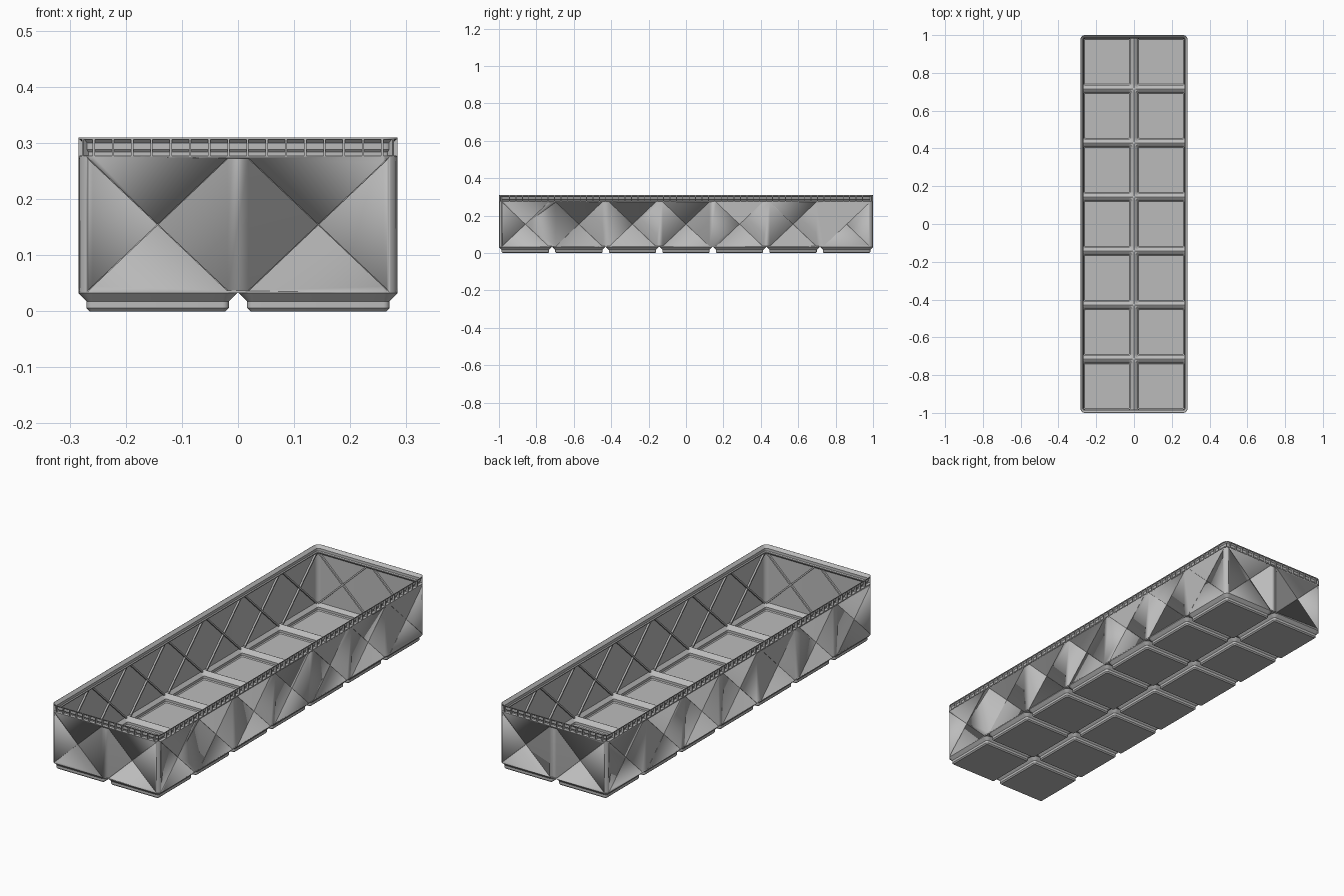
import bpy, bmesh, math
from mathutils import Vector

if "Cube" in bpy.data.objects:
    bpy.data.objects.remove(bpy.data.objects["Cube"])

HX, HY = 0.2845, 1.0          # outer half sizes
P, NX, NY = 0.2862, 2, 7      # cell pitch and counts
R, T = 0.0256, 0.004          # outer corner radius, wall thickness

grey = bpy.data.materials.new("grey_plastic")
grey.diffuse_color = (0.5, 0.5, 0.5, 1)
grey.use_nodes = True
grey.node_tree.nodes["Principled BSDF"].inputs["Base Color"].default_value = grey.diffuse_color


def ring(x0, x1, y0, y1, radii, z, n=6):
    """Rounded rectangle, anticlockwise from the +x +y corner."""
    pts = []
    for k, (sx, sy) in enumerate([(1, 1), (-1, 1), (-1, -1), (1, -1)]):
        r = radii[k]
        cx = x1 - r if sx > 0 else x0 + r
        cy = y1 - r if sy > 0 else y0 + r
        for i in range(n + 1):
            a = math.pi / 2 * (k + i / n)
            pts.append((cx + r * math.cos(a), cy + r * math.sin(a), z))
    return pts


def loft(bm, rings, closed=False, cap=False):
    vs = [[bm.verts.new(p) for p in r] for r in rings]
    n = len(vs[0])
    for a, b in zip(vs, vs[1:] + (vs[:1] if closed else [])):
        for i in range(n):
            j = (i + 1) % n
            bm.faces.new((a[i], a[j], b[j], b[i]))
    if cap:
        bm.faces.new(vs[0])


def prism(bm, a, b):
    """Solid between two matching polygons."""
    va, vb = [bm.verts.new(p) for p in a], [bm.verts.new(p) for p in b]
    bm.faces.new(va)
    bm.faces.new(vb[::-1])
    for i in range(len(a)):
        j = (i + 1) % len(a)
        bm.faces.new((va[j], va[i], vb[i], vb[j]))


def finish(name, bm, fix=True):
    if fix:
        bmesh.ops.recalc_face_normals(bm, faces=bm.faces)
    me = bpy.data.meshes.new(name)
    bm.to_mesh(me)
    bm.free()
    ob = bpy.data.objects.new(name, me)
    bpy.context.collection.objects.link(ob)
    me.materials.append(grey)
    bpy.ops.object.select_all(action='DESELECT')
    ob.select_set(True)
    bpy.context.view_layer.objects.active = ob
    bpy.ops.object.shade_smooth_by_angle(angle=math.radians(30))
    return ob


# Wall with folded stacking lip: (inset, z) section swept around the outline
lip_groove = [(0, .277), (.0127, .278), (.0127, .2835), (.009, .288),
              (.009, .300), (.003, .306), (0, .306)]
section = ([(0, .0324)] + lip_groove + [(0, .3095), (.0015, .31), (.014, .2975),
           (.014, .285), (.0177, .281), (.0177, .277), (T, .266), (T, .0324)])
bm = bmesh.new()
loft(bm, [ring(-HX + d, HX - d, -HY + d, HY - d, [R - d] * 4, z)
          for d, z in section], closed=True)
wall = finish("wall_and_lip", bm)

# Feet and cupped floor, one pair of skins per cell
FOOT = [(.1212, .0055, 0), (.1267, .0109, .0055), (.1267, .0109, .0177),
        (.1414, R, .0324)]
CUP = [(.1185, .005, .004), (.1227, .008, .008), (.1227, .008, .0194),
       (.1374, R - T, .0341)]
feet, cups = bmesh.new(), bmesh.new()
for i in range(NX):
    for j in range(NY):
        cx, cy = (i - (NX - 1) / 2) * P, (j - (NY - 1) / 2) * P
        for bm, prof, inset, ztop in ((feet, FOOT, 0, .0324), (cups, CUP, T, .037)):
            rings = [ring(cx - h, cx + h, cy - h, cy + h, [r] * 4, z)
                     for h, r, z in prof]
            ex, ey = HX - inset, HY - inset
            corner = [R - inset if (sx * cx + P > ex and sy * cy + P > ey) else .0005
                      for sx, sy in [(1, 1), (-1, 1), (-1, -1), (1, -1)]]
            rings.append(ring(max(cx - P / 2, -ex), min(cx + P / 2, ex),
                              max(cy - P / 2, -ey), min(cy + P / 2, ey), corner, ztop))
            loft(bm, rings, cap=True)
for bm, name, down in ((feet, "feet", True), (cups, "cup_floor", False)):
    # every foot face looks down, every cup face looks up
    bm.normal_update()
    for f in bm.faces:
        c = f.calc_center_median()
        i = min(max(round(c.x / P + .5), 0), 1) - .5
        j = min(max(round(c.y / P), -3), 3)
        away = Vector((c.x - i * P, c.y - j * P, 0))
        up = f.normal.z if abs(f.normal.z) > .05 else -f.normal.dot(away)
        if (up > 0) == down:
            f.normal_flip()
    finish(name, bm, fix=False)

# Four side panels: map (along, inset, z) to space
SIDES = [(lambda u, d, z: (u, -HY + d, z), NX), (lambda u, d, z: (u, HY - d, z), NX),
         (lambda u, d, z: (-HX + d, u, z), NY), (lambda u, d, z: (HX - d, u, z), NY)]


def bar(bm, to, a, b, w, d0, d1):
    """Straight bar from a to b in a panel, between insets d0 and d1."""
    a, b = Vector(a), Vector(b)
    t = (b - a).normalized()
    s = Vector((-t.y, t.x)) * w / 2
    quad = [a + s, b + s, b - s, a - s]
    prism(bm, [to(q.x, d0, q.y) for q in quad], [to(q.x, d1, q.y) for q in quad])


# Crossed ribs inside, with hairline slits outside
ribs, slits = bmesh.new(), bmesh.new()
for to, n in SIDES:
    for i in range(n):
        c = (i - (n - 1) / 2) * P
        for s in (-1, 1):
            bar(ribs, to, (c - s * .126, .034), (c + s * .126, .273), .007, .0037, .012)
            bar(slits, to, (c - s * .124, .037), (c + s * .124, .272), .0009, -.002, .0035)
finish("cross_ribs", ribs)
cutter = finish("slit_cutter", slits)
cutter.hide_render = True
cutter.hide_set(True)
m = wall.modifiers.new("slits", 'BOOLEAN')
m.operation, m.solver, m.object, m.use_self = 'DIFFERENCE', 'EXACT', cutter, True

# Upright fins filling the groove under the rim
fins = bmesh.new()
for to, n in SIDES:
    count = 16 if n == NX else 56
    for k in range(count):
        u = (k - (count - 1) / 2) * .0343
        prism(fins, [to(u - .002, d, z) for d, z in lip_groove],
              [to(u + .002, d, z) for d, z in lip_groove])
for sx in (-1, 1):
    for sy in (-1, 1):
        centre = Vector((sx * (HX - R), sy * (HY - R), 0))
        out = Vector((sx, sy, 0)).normalized()
        side = Vector((-out.y, out.x, 0)) * .002
        line = [centre + out * (R - d) + Vector((0, 0, z)) for d, z in lip_groove]
        prism(fins, [p - side for p in line], [p + side for p in line])
finish("lip_fins", fins)
